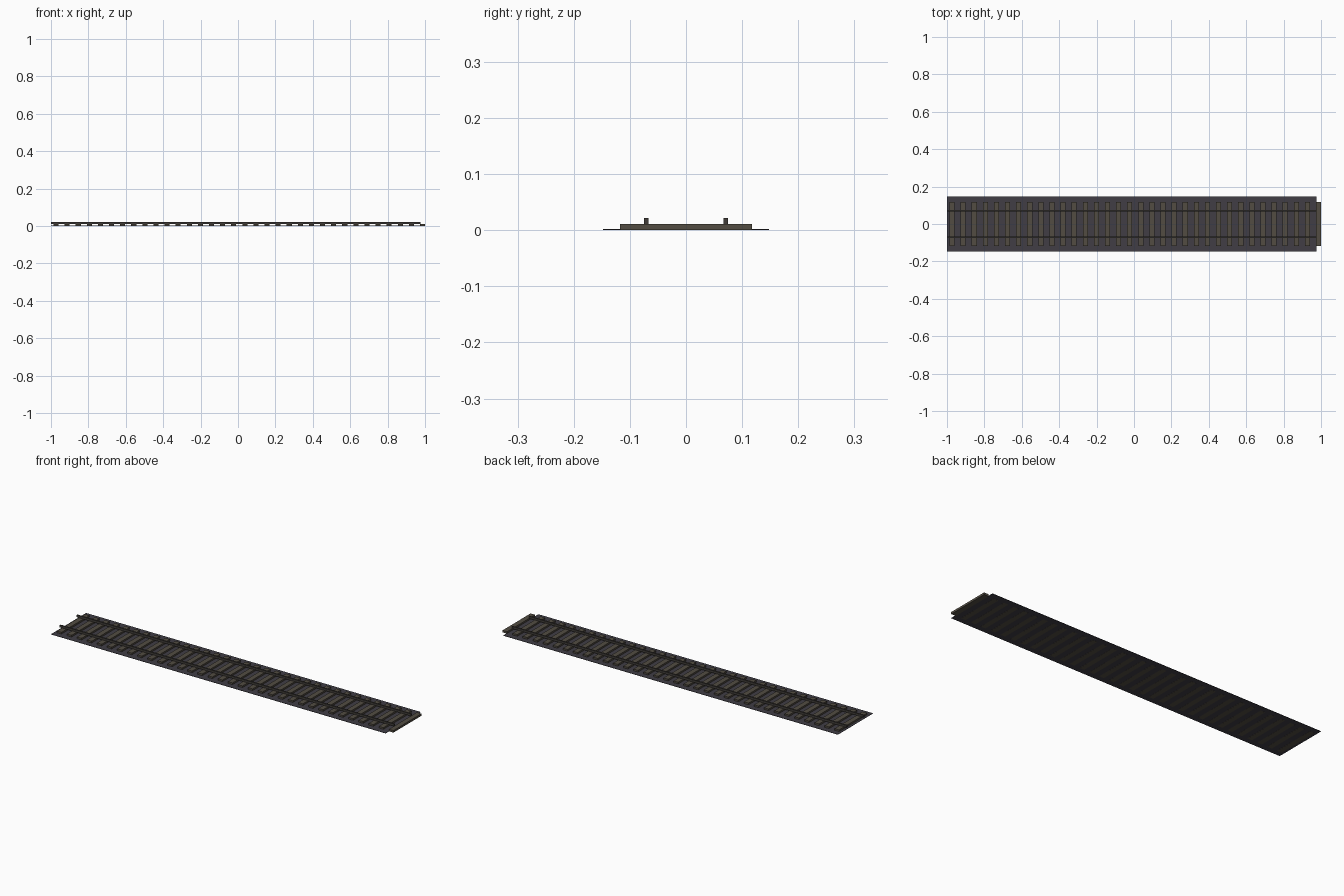
import bpy

if "Cube" in bpy.data.objects:
    bpy.data.objects.remove(bpy.data.objects["Cube"])


def material(name, rgb):
    m = bpy.data.materials.new(name)
    m.diffuse_color = (*rgb, 1)
    m.use_nodes = True
    m.node_tree.nodes["Principled BSDF"].inputs["Base Color"].default_value = m.diffuse_color
    return m


def box(name, x, y, z, mat):
    """Box from (min, max) ranges on each axis."""
    bpy.ops.mesh.primitive_cube_add(
        size=1, location=[(a + b) / 2 for a, b in (x, y, z)])
    o = bpy.context.object
    o.name = name
    o.scale = [b - a for a, b in (x, y, z)]
    bpy.ops.object.transform_apply(location=False, rotation=False, scale=True)
    o.data.materials.append(mat)
    return o


gravel = material("gravel grey", (0.052, 0.048, 0.060))
wood = material("sleeper brown", (0.085, 0.073, 0.055))
steel = material("rail dark steel", (0.052, 0.046, 0.040))

# thin gravel bed
box("gravel_bed", (-1, 0.975), (-0.148, 0.148), (0.0003, 0.002), gravel)

# row of sleepers, the last one overhanging the bed
COUNT, FIRST, LAST = 34, -0.973, 0.9865
sleeper = box("sleepers", (FIRST - 0.0135, FIRST + 0.0135),
              (-0.118, 0.118), (0, 0.011), wood)
arr = sleeper.modifiers.new("repeat", 'ARRAY')
arr.count = COUNT
arr.use_relative_offset = False
arr.use_constant_offset = True
arr.constant_offset_displace = ((LAST - FIRST) / (COUNT - 1), 0, 0)

# two rails
for side, name in ((-1, "rail_front"), (1, "rail_back")):
    y = side * 0.071
    box(name, (-1, 0.975), (y - 0.004, y + 0.004), (0.0105, 0.022), steel)
